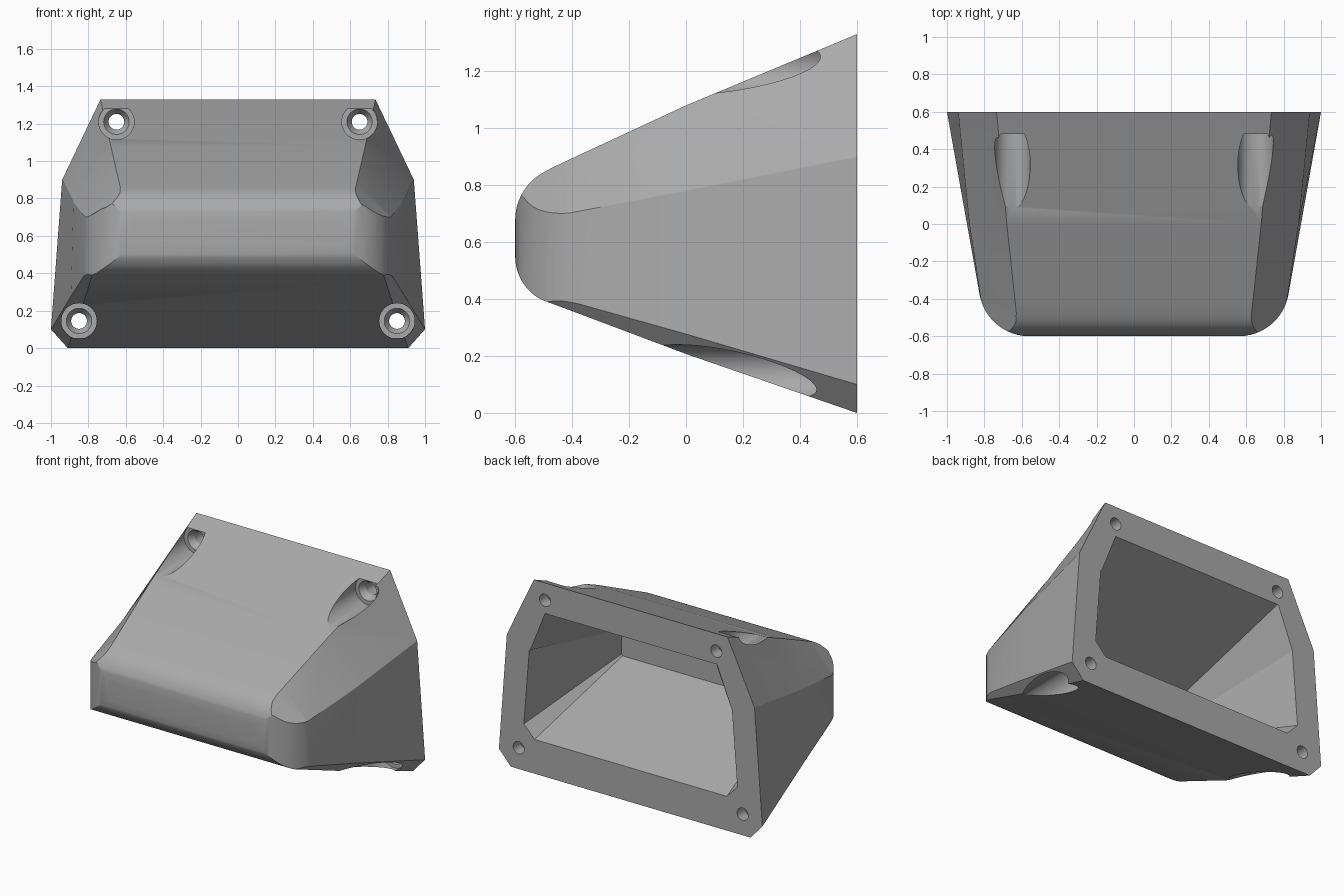
import bpy, bmesh, math

if "Cube" in bpy.data.objects:
    bpy.data.objects.remove(bpy.data.objects["Cube"])

grey = bpy.data.materials.new("mid_grey")
grey.diffuse_color = (0.4, 0.4, 0.4, 1)
grey.use_nodes = True
grey.node_tree.nodes["Principled BSDF"].inputs["Base Color"].default_value = grey.diffuse_color


def solid(name, rings):
    """Closed solid bridged through equal-length rings of 3D points."""
    bm = bmesh.new()
    loops = [[bm.verts.new(p) for p in r] for r in rings]
    n = len(loops[0])
    for a, b in zip(loops, loops[1:]):
        for i in range(n):
            j = (i + 1) % n
            bm.faces.new((a[i], a[j], b[j], b[i]))
    bm.faces.new(loops[0])
    bm.faces.new(loops[-1])
    bmesh.ops.recalc_face_normals(bm, faces=bm.faces)
    me = bpy.data.meshes.new(name)
    bm.to_mesh(me)
    bm.free()
    me.materials.append(grey)
    ob = bpy.data.objects.new(name, me)
    bpy.context.collection.objects.link(ob)
    return ob


def section(y, half):
    """Mirror the right half of a cross-section to a full ring."""
    return [(x, y, z) for x, z in half] + [(-x, y, z) for x, z in reversed(half)]


def arc(cx, cy, r, a0, a1, n=12):
    return [(cx + r * math.cos(math.radians(a0 + (a1 - a0) * i / n)),
             cy + r * math.sin(math.radians(a0 + (a1 - a0) * i / n))) for i in range(n + 1)]


def combine(target, tool, operation):
    mod = target.modifiers.new(operation.lower(), 'BOOLEAN')
    mod.operation, mod.object, mod.solver = operation, tool, 'EXACT'
    bpy.context.view_layer.objects.active = target
    bpy.ops.object.modifier_apply(modifier=mod.name)
    bpy.data.objects.remove(tool)


# Tapered eight-sided housing
housing = solid("housing", [
    section(0.6, [(0.91, 0), (1.0, 0.1), (0.94, 0.9), (0.735, 1.33)]),
    section(0.0, [(0.838, 0.207), (0.893, 0.277), (0.88, 0.78), (0.68, 1.08)]),
    section(-0.42, [(0.787, 0.365), (0.818, 0.395), (0.816, 0.70), (0.635, 0.885)]),
    section(-0.65, [(0.76, 0.45), (0.777, 0.465), (0.78, 0.655), (0.61, 0.777)]),
])

# Rounded nose: upper and lower fillets seen from the side
nose = arc(-0.41, 0.678, 0.19, 115, 180) + arc(-0.43, 0.549, 0.17, 180, 249)
nose = [(0.9, 1.6)] + [(0.0, 1.14)] + nose + [(0.0, 0.15), (0.9, -0.25)]
combine(housing, solid("side_profile", [[(x, y, z) for y, z in nose] for x in (-1.3, 1.3)]),
        'INTERSECT')

# Rounded nose: corner fillets seen from above
half = [(1.3, 0.9), (1.05, 0.65)] + arc(0.56, -0.33, 0.27, -10, -90)
plan = half + [(-x, y) for x, y in reversed(half)]
combine(housing, solid("plan_profile", [[(x, y, z) for x, y in plan] for z in (-0.5, 1.8)]),
        'INTERSECT')

# Tapered cavity open at the back
back = [(0.73, 0.235), (0.81, 0.32), (0.77, 0.835), (0.65, 1.12)]
front = [(0.636, 0.52), (0.645, 0.53), (0.64, 0.70), (0.54, 0.77)]
t = -0.1
beyond = [(b[0] + (f[0] - b[0]) * t, b[1] + (f[1] - b[1]) * t) for b, f in zip(back, front)]
combine(housing, solid("cavity", [section(0.6 - 0.82 * t, beyond), section(-0.22, front)]),
        'DIFFERENCE')

# Screw holes: wide bore, countersink and through hole
steps = [(-0.5, 0.095), (0.48, 0.095), (0.48, 0.068), (0.52, 0.042), (0.7, 0.042)]
for x, z in ((0.65, 1.21), (0.85, 0.145)):
    for s in (-1, 1):
        rings = [[(s * x + r * math.cos(k * math.tau / 40), y, z + r * math.sin(k * math.tau / 40))
                  for k in range(40)] for y, r in steps]
        combine(housing, solid("screw_hole", rings), 'DIFFERENCE')

# Smooth fillets and bores, sharp panel edges
housing.select_set(True)
bpy.context.view_layer.objects.active = housing
bpy.ops.object.shade_smooth_by_angle(angle=math.radians(25))
